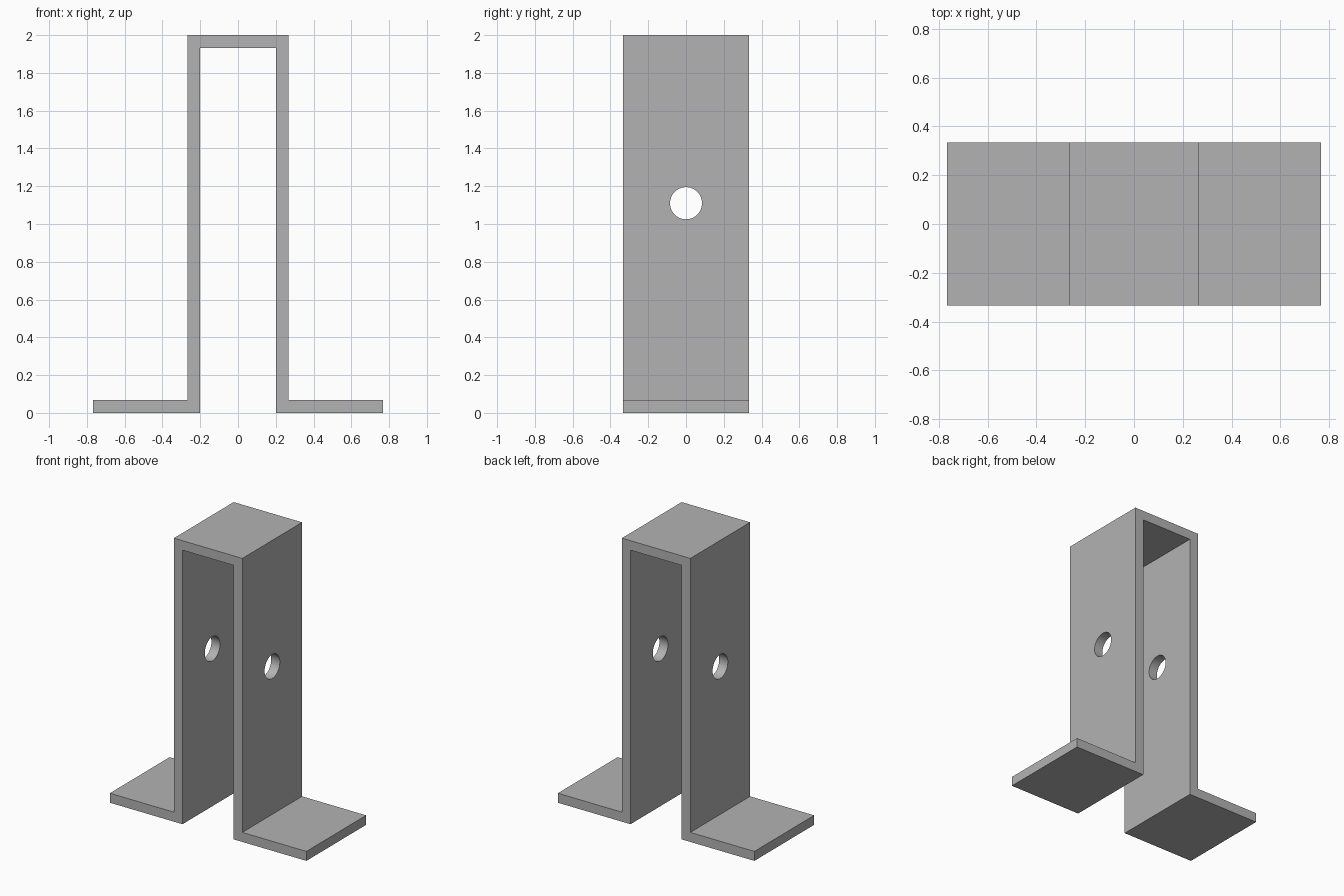
import bpy
import bmesh
import math

cube = bpy.data.objects.get("Cube")
if cube:
    bpy.data.objects.remove(cube, do_unlink=True)

# Dimensions
HEIGHT = 2.0
THICK = 0.067
INNER = 0.2
OUTER = INNER + THICK
FOOT = 0.767
HALF_DEPTH = 0.333
HOLE_Z = 1.11
HOLE_RADIUS = 0.085

# Plain grey metal
grey = bpy.data.materials.new("grey metal")
grey.use_nodes = True
colour = (0.45, 0.45, 0.45, 1)
grey.diffuse_color = colour
grey.node_tree.nodes["Principled BSDF"].inputs["Base Color"].default_value = colour

# Bent strip: half profile mirrored, then extruded front to back
half = [(INNER, HEIGHT - THICK), (INNER, 0), (FOOT, 0),
        (FOOT, THICK), (OUTER, THICK), (OUTER, HEIGHT)]
profile = half + [(-x, z) for x, z in reversed(half)]

bm = bmesh.new()
face = bm.faces.new([bm.verts.new((x, -HALF_DEPTH, z)) for x, z in profile])
extruded = bmesh.ops.extrude_face_region(bm, geom=[face], use_keep_orig=True)
moved = [v for v in extruded["geom"] if isinstance(v, bmesh.types.BMVert)]
bmesh.ops.translate(bm, verts=moved, vec=(0, 2 * HALF_DEPTH, 0))
bmesh.ops.recalc_face_normals(bm, faces=bm.faces[:])
mesh = bpy.data.meshes.new("bracket")
bm.to_mesh(mesh)
bm.free()
mesh.materials.append(grey)
bracket = bpy.data.objects.new("bracket", mesh)
bpy.context.collection.objects.link(bracket)

# Round hole through both legs
bpy.ops.mesh.primitive_cylinder_add(vertices=48, radius=HOLE_RADIUS, depth=1,
                                    location=(0, 0, HOLE_Z),
                                    rotation=(0, math.pi / 2, 0))
cutter = bpy.context.object
cutter.name = "hole_cutter"
cutter.hide_render = True
cutter.data.materials.append(grey)

cut = bracket.modifiers.new("hole", 'BOOLEAN')
cut.operation = 'DIFFERENCE'
cut.solver = 'EXACT'
cut.object = cutter

bpy.ops.object.select_all(action='DESELECT')
bracket.select_set(True)
bpy.context.view_layer.objects.active = bracket
bpy.ops.object.modifier_apply(modifier=cut.name)
bpy.data.objects.remove(cutter, do_unlink=True)
bpy.ops.object.shade_smooth_by_angle(angle=math.radians(30))
